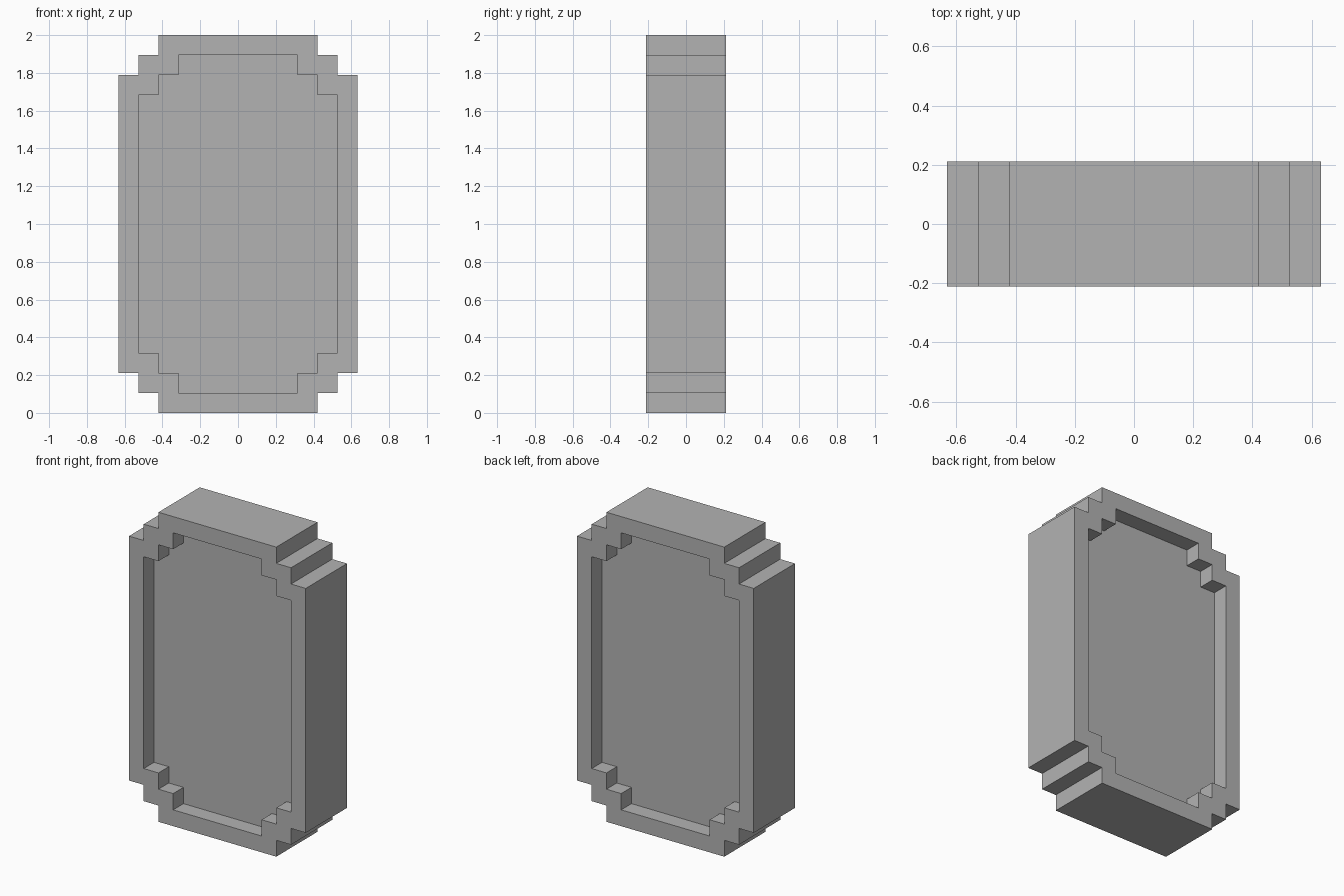
import bpy
import bmesh

cube = bpy.data.objects.get("Cube")
if cube:
    bpy.data.objects.remove(cube, do_unlink=True)

U = 2 / 19          # one block step
MID = 9.5           # half the height in steps


def stepped_outline(inset):
    """Stepped-corner outline in steps, as (x, z) around the centre."""
    corner = [(6, 7.5), (5, 7.5), (5, 8.5), (4, 8.5), (4, 9.5)]
    corner = [(x - inset, z - inset) for x, z in corner]
    half = corner + [(-x, z) for x, z in reversed(corner)]
    return half + [(-x, -z) for x, z in half]


def ring(bm, inset, y):
    return [bm.verts.new((x * U, y * U, (z + MID) * U))
            for x, z in stepped_outline(inset)]


# Panel: recessed face, rim, outer side, rim, recessed face
bm = bmesh.new()
rings = [ring(bm, inset, y) for inset, y in
         ((1, -1), (1, -2), (0, -2), (0, 2), (1, 2), (1, 1))]
for a, b in zip(rings, rings[1:]):
    for i in range(len(a)):
        j = (i + 1) % len(a)
        bm.faces.new((a[i], a[j], b[j], b[i]))
bm.faces.new(rings[0])
bm.faces.new(rings[-1])
bmesh.ops.recalc_face_normals(bm, faces=bm.faces)

mesh = bpy.data.meshes.new("stepped_panel")
bm.to_mesh(mesh)
bm.free()

# Single grey material
grey = bpy.data.materials.new("grey")
grey.use_nodes = True
colour = (0.45, 0.45, 0.45, 1)
grey.diffuse_color = colour
grey.node_tree.nodes["Principled BSDF"].inputs["Base Color"].default_value = colour
mesh.materials.append(grey)

panel = bpy.data.objects.new("stepped_panel", mesh)
bpy.context.collection.objects.link(panel)
